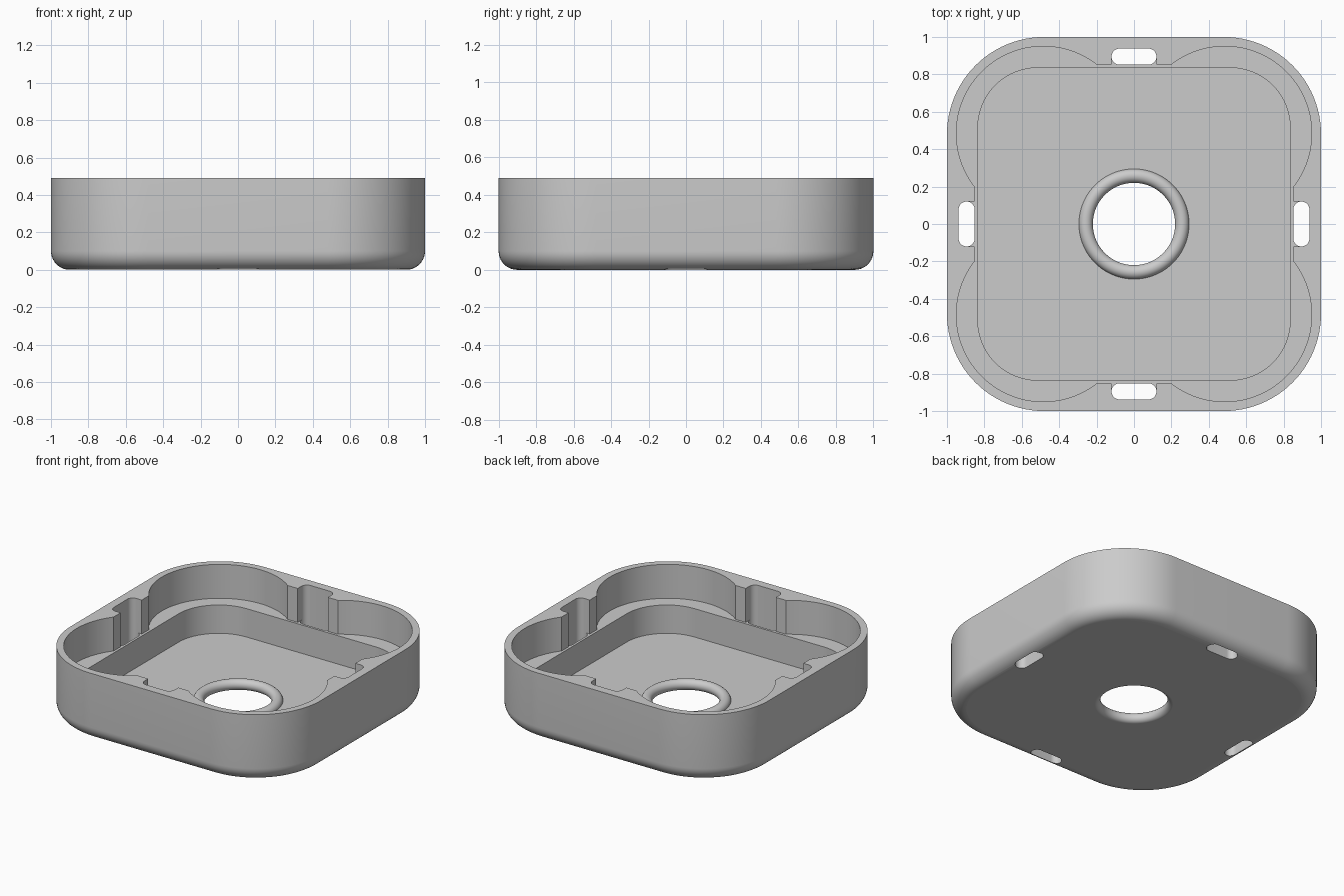
import bpy, bmesh
from math import radians, sin, cos, acos, degrees

if "Cube" in bpy.data.objects:
    bpy.data.objects.remove(bpy.data.objects["Cube"], do_unlink=True)

HEIGHT, LEDGE, FLOOR = 0.49, 0.245, 0.04

grey = bpy.data.materials.new("plain grey")
grey.use_nodes = True
grey.diffuse_color = (0.6, 0.6, 0.6, 1)
grey.node_tree.nodes["Principled BSDF"].inputs["Base Color"].default_value = (0.6, 0.6, 0.6, 1)


def outline(cx, cy, r, start=0, end=90, steps=24):
    """Four corner arcs joined by straight sides."""
    pts = []
    for i, (sx, sy) in enumerate([(1, 1), (-1, 1), (-1, -1), (1, -1)]):
        for k in range(steps + 1):
            a = radians(90 * i + start + (end - start) * k / steps)
            p = (sx * cx + r * cos(a), sy * cy + r * sin(a))
            if not pts or abs(p[0] - pts[-1][0]) + abs(p[1] - pts[-1][1]) > 1e-5:
                pts.append(p)
    if abs(pts[0][0] - pts[-1][0]) + abs(pts[0][1] - pts[-1][1]) < 1e-5:
        pts.pop()
    return pts


def loft(name, levels):
    """Solid through a stack of (outline, z) levels."""
    bm = bmesh.new()
    rings = [[bm.verts.new((x, y, z)) for x, y in pts] for pts, z in levels]
    n = len(rings[0])
    for low, high in zip(rings, rings[1:]):
        for i in range(n):
            j = (i + 1) % n
            bm.faces.new((low[i], low[j], high[j], high[i]))
    bm.faces.new(rings[0][::-1])
    bm.faces.new(rings[-1])
    mesh = bpy.data.meshes.new(name)
    bm.to_mesh(mesh)
    bm.free()
    mesh.materials.append(grey)
    obj = bpy.data.objects.new(name, mesh)
    bpy.context.collection.objects.link(obj)
    return obj


def prism(name, pts, z0, z1):
    return loft(name, [(pts, z0), (pts, z1)])


def activate(obj):
    bpy.ops.object.select_all(action="DESELECT")
    obj.select_set(True)
    bpy.context.view_layer.objects.active = obj


def cut(obj, cutter):
    cutter.hide_render = True
    activate(obj)
    mod = obj.modifiers.new("cut", "BOOLEAN")
    mod.operation = "DIFFERENCE"
    mod.solver = "EXACT"
    mod.object = cutter
    bpy.ops.object.modifier_apply(modifier=mod.name)
    bpy.data.objects.remove(cutter, do_unlink=True)


# Outer body with a rounded lower edge
fillet = 0.1
levels = []
for k in range(11):
    a = radians(9 * k)
    levels.append((outline(0.48, 0.48, 0.52 - fillet * (1 - sin(a))), fillet * (1 - cos(a))))
levels.append((outline(0.48, 0.48, 0.52), HEIGHT))
tray = loft("tray_body", levels)

# Upper recess: round lobes at the corners, straight walls between them
lobe, centre, wall = 0.465, 0.485, 0.853
spread = degrees(acos((wall - centre) / lobe))
cut(tray, prism("upper_recess", outline(centre, centre, lobe, -spread, 90 + spread, 48),
                LEDGE, HEIGHT + 0.1))

# Lower pocket
cut(tray, prism("lower_pocket", outline(0.515, 0.515, 0.32), FLOOR, HEIGHT + 0.1))

# Strap slots through each wall, opening inwards above the ledge
half_len, half_wid, mid = 0.12, 0.043, 0.895
for sx, sy in [(1, 0), (-1, 0), (0, 1), (0, -1)]:
    ends = (half_len - half_wid, 0) if sy else (0, half_len - half_wid)
    slot = outline(ends[0], ends[1], half_wid, steps=10)
    cut(tray, prism("slot", [(x + sx * mid, y + sy * mid) for x, y in slot], -0.1, HEIGHT + 0.1))
    bx, by = (half_len, 0.04) if sy else (0.04, half_len)
    box = [(bx, by), (-bx, by), (-bx, -by), (bx, -by)]
    cut(tray, prism("slot_mouth", [(x + sx * 0.855, y + sy * 0.855) for x, y in box],
                    LEDGE, HEIGHT + 0.1))

# Central hole with a rolled rim
tube = 0.0375
cut(tray, prism("hole", outline(0, 0, 0.2575), -0.1, 0.15))
bpy.ops.mesh.primitive_torus_add(major_radius=0.2575, minor_radius=tube, major_segments=96,
                                 minor_segments=24, location=(0, 0, tube))
rim = bpy.context.object
rim.name = "hole_rim"
rim.data.materials.append(grey)

# Smooth curves, flat horizontal faces
for obj in (tray, rim):
    activate(obj)
    bpy.ops.object.shade_smooth_by_angle(angle=radians(30))
for face in tray.data.polygons:
    if abs(face.normal.z) > 0.999:
        face.use_smooth = False
